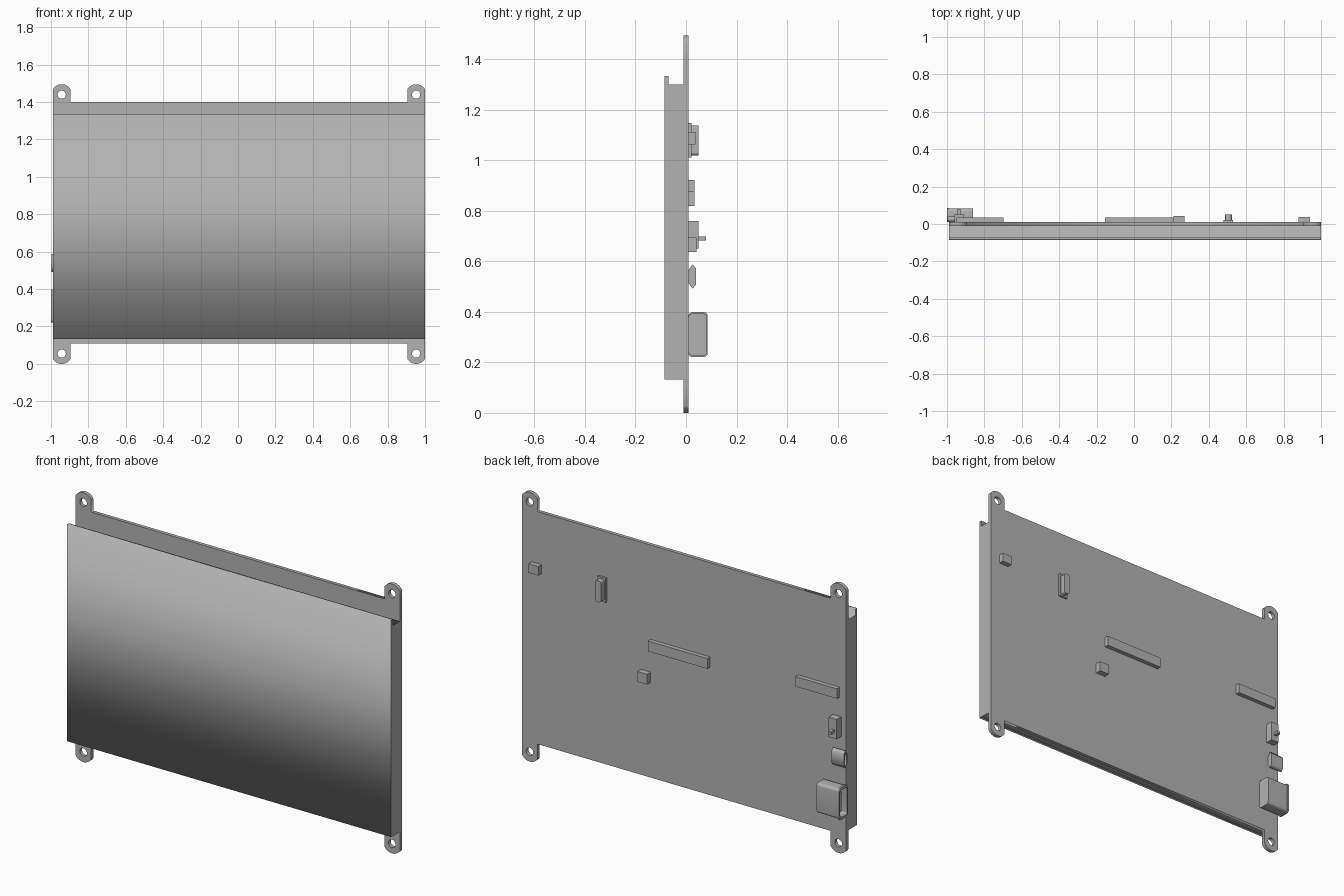
import bpy
import bmesh
from math import radians, pi, sin, cos, asin

cube = bpy.data.objects.get("Cube")
if cube:
    bpy.data.objects.remove(cube, do_unlink=True)

GREY = (0.45, 0.45, 0.45, 1.0)
grey = bpy.data.materials.new("plain_grey")
grey.use_nodes = True
grey.diffuse_color = GREY
grey.node_tree.nodes["Principled BSDF"].inputs["Base Color"].default_value = GREY


def box(name, x, y, z, bevel=0.0):
    """Block between the given x, y and z limits."""
    bm = bmesh.new()
    bmesh.ops.create_cube(bm, size=1)
    for v in bm.verts:
        v.co = [lim[0] if c < 0 else lim[1] for c, lim in zip(v.co, (x, y, z))]
    if bevel:
        # round only the edges that run along y
        edges = [e for e in bm.edges if abs((e.verts[0].co - e.verts[1].co).y) > 0.001]
        bmesh.ops.bevel(bm, geom=edges, offset=bevel, segments=4, profile=0.5, affect='EDGES')
    mesh = bpy.data.meshes.new(name)
    bm.to_mesh(mesh)
    bm.free()
    mesh.materials.append(grey)
    obj = bpy.data.objects.new(name, mesh)
    bpy.context.collection.objects.link(obj)
    return obj


def extrude(name, loops, start, end, axis):
    """Fill the 2D loops (inner loops are holes) and extrude along x or y."""
    curve = bpy.data.curves.new(name, 'CURVE')
    curve.dimensions = '2D'
    curve.fill_mode = 'BOTH'
    curve.extrude = (end - start) / 2
    for loop in loops:
        spline = curve.splines.new('POLY')
        spline.points.add(len(loop) - 1)
        for point, (u, v) in zip(spline.points, loop):
            point.co = (u, v, 0, 1)
        spline.use_cyclic_u = True
    curve.materials.append(grey)
    obj = bpy.data.objects.new(name, curve)
    bpy.context.collection.objects.link(obj)
    mid = (start + end) / 2
    if axis == 'x':
        obj.location.x = mid
        obj.rotation_euler = (radians(90), 0, radians(90))
    else:
        obj.location.y = mid
        obj.rotation_euler = (radians(90), 0, 0)
    bpy.ops.object.select_all(action='DESELECT')
    obj.select_set(True)
    bpy.context.view_layer.objects.active = obj
    bpy.ops.object.convert(target='MESH')
    return obj


def arc(cx, cy, r, a0, a1, n):
    return [(cx + r * cos(a0 + (a1 - a0) * i / n), cy + r * sin(a0 + (a1 - a0) * i / n))
            for i in range(n + 1)]


def rounded(u0, u1, v0, v1, r):
    """Rectangle with rounded corners."""
    pts = []
    for k, (u, v) in enumerate([(u1 - r, v1 - r), (u0 + r, v1 - r), (u0 + r, v0 + r), (u1 - r, v0 + r)]):
        pts += arc(u, v, r, k * pi / 2, (k + 1) * pi / 2, 5)
    return pts


# Circuit board with four round-ended mounting ears
LOW, HIGH = 0.11, 1.40
LEFT, RIGHT, HALF, EAR = -0.9425, 0.9525, 0.0475, 0.055
HOLE_LOW, HOLE_HIGH = EAR, 1.495 - EAR
tilt = asin(HALF / EAR)


def ear(cx, cz, base, up):
    middle = pi / 2 if up else -pi / 2
    tip = arc(cx, cz, EAR, middle - tilt, middle + tilt, 14)
    return [(tip[0][0], base)] + tip + [(tip[-1][0], base)]


outline = (ear(LEFT, HOLE_LOW, LOW, False) + ear(RIGHT, HOLE_LOW, LOW, False)
           + ear(RIGHT, HOLE_HIGH, HIGH, True) + ear(LEFT, HOLE_HIGH, HIGH, True))
holes = [arc(x, z, 0.022, 0, 2 * pi * 23 / 24, 23)
         for x in (LEFT, RIGHT) for z in (HOLE_LOW, HOLE_HIGH)]
extrude("circuit_board", [outline] + holes, -0.01, 0.01, 'y')

# Display: body with a front plate that rises above it as a lip
panel = [(-0.01, 0.132), (-0.01, 1.30), (-0.07, 1.30), (-0.07, 1.335), (-0.085, 1.335), (-0.085, 0.132)]
extrude("display_panel", [panel], -0.99, 1.0, 'x')

# Large socket: hollow shell, closed back, flared mouth and inner tongue
shell = rounded(0.01, 0.083, 0.227, 0.393, 0.015)
cavity = rounded(0.017, 0.076, 0.235, 0.385, 0.01)
extrude("socket_shell", [shell, cavity], -0.99, -0.87, 'x')
extrude("socket_back", [shell], -0.87, -0.86, 'x')
extrude("socket_mouth", [rounded(0.01, 0.086, 0.221, 0.399, 0.016), cavity], -1.0, -0.99, 'x')
box("socket_tongue", (-0.985, -0.87), (0.042, 0.055), (0.255, 0.365))

# Small data port with a tapered shell
port = [(0.01, 0.515), (0.01, 0.565), (0.026, 0.588), (0.04, 0.572), (0.04, 0.508), (0.026, 0.492)]
port_hole = [(0.015 + (y - 0.01) * 0.67, 0.54 + (z - 0.54) * 0.82) for y, z in port]
extrude("data_port_shell", [port, port_hole], -0.997, -0.935, 'x')
extrude("data_port_back", [port], -0.935, -0.92, 'x')

# Slide switch
box("switch_body", (-0.96, -0.91), (0.01, 0.05), (0.65, 0.76))
box("switch_lever", (-0.945, -0.927), (0.05, 0.08), (0.683, 0.699))

# Header strips and small blocks on the back
box("side_header", (-0.95, -0.697), (0.01, 0.034), (0.867, 0.922))
box("middle_header", (-0.155, 0.21), (0.01, 0.034), (0.82, 0.877))
box("small_block", (0.21, 0.27), (0.01, 0.042), (0.638, 0.695))
box("upper_block", (0.88, 0.94), (0.01, 0.038), (1.062, 1.112))

# Upright connector: flange and rounded raised core
box("connector_flange", (0.478, 0.53), (0.01, 0.021), (1.012, 1.147))
box("connector_core", (0.487, 0.523), (0.021, 0.05), (1.02, 1.138), bevel=0.012)
